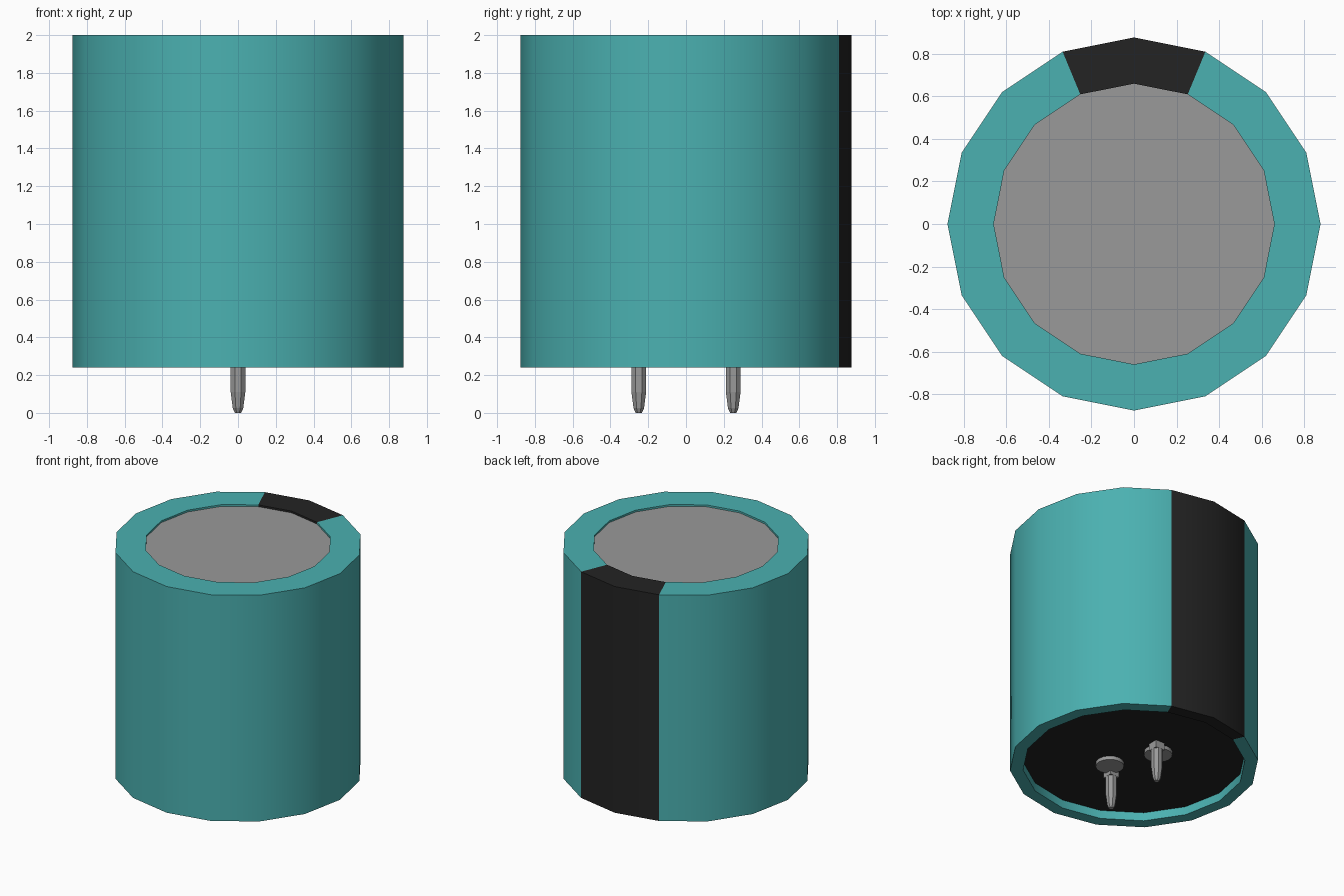
import bpy, bmesh, math

old = bpy.data.objects.get("Cube")
if old:
    bpy.data.objects.remove(old, do_unlink=True)


def material(name, rgb):
    m = bpy.data.materials.new(name)
    m.use_nodes = True
    m.diffuse_color = (*rgb, 1)
    m.node_tree.nodes["Principled BSDF"].inputs["Base Color"].default_value = (*rgb, 1)
    return m


TEAL = material("teal_sleeve", (0.07, 0.44, 0.44))
BLACK = material("black", (0.017, 0.017, 0.017))
GREY = material("grey_metal", (0.32, 0.32, 0.32))


def lathe(name, profile, sides, mats, centre=(0, 0), turn=0.0, smooth=True, caps=True):
    """Turn a list of (radius, z) points around a vertical axis."""
    bm = bmesh.new()
    rings = []
    for r, z in profile:
        angles = [turn + math.tau * i / sides for i in range(sides)]
        rings.append([bm.verts.new((r * math.cos(a), r * math.sin(a), z)) for a in angles])
    for low, high in zip(rings, rings[1:]):
        for i in range(sides):
            j = (i + 1) % sides
            bm.faces.new((low[i], low[j], high[j], high[i]))
    if caps:
        bm.faces.new(rings[0][::-1])
        bm.faces.new(rings[-1])
    mesh = bpy.data.meshes.new(name)
    bm.to_mesh(mesh)
    bm.free()
    obj = bpy.data.objects.new(name, mesh)
    obj.location = (*centre, 0)
    bpy.context.collection.objects.link(obj)
    for m in mats:
        mesh.materials.append(m)
    if smooth:
        bpy.ops.object.select_all(action="DESELECT")
        obj.select_set(True)
        bpy.context.view_layer.objects.active = obj
        bpy.ops.object.shade_smooth_by_angle(angle=math.radians(30))
    return obj


SIDES = 16
BASE = 0.305

# Wrapped sleeve with rolled rims at both ends
sleeve = lathe("sleeve", [(0.785, BASE + 0.02), (0.785, 0.24), (0.877, 0.24),
                          (0.877, 2), (0.66, 2), (0.66, 1.97)],
               SIDES, [TEAL, BLACK], caps=False)

# Polarity stripe: the two rear segments
for face in sleeve.data.polygons:
    c = face.center
    if c.y > 0 and abs(math.atan2(c.x, c.y)) < math.tau / SIDES:
        face.material_index = 1

# Metal can top and sealing plate underneath
lathe("can", [(0.66, BASE + 0.03), (0.66, 1.986)], SIDES, [GREY])
lathe("sealing_plate", [(0.785, BASE), (0.785, BASE + 0.03)], SIDES, [BLACK])

# Two terminals, each with a square foot and a rivet beside it
for label, s in (("front", -1), ("back", 1)):
    at = (0, 0.25 * s)
    lathe(label + "_pin", [(0.018, 0), (0.03, 0.025), (0.042, 0.11), (0.042, BASE)],
          8, [GREY], at, math.pi / 8, smooth=False)
    lathe(label + "_pin_foot", [(0.056, 0.25), (0.056, BASE + 0.01)],
          4, [GREY], at, math.pi / 4, smooth=False)
    lathe(label + "_rivet", [(0.1, 0.277), (0.1, BASE + 0.01)],
          16, [GREY], (-0.08 * s, 0.17 * s))
